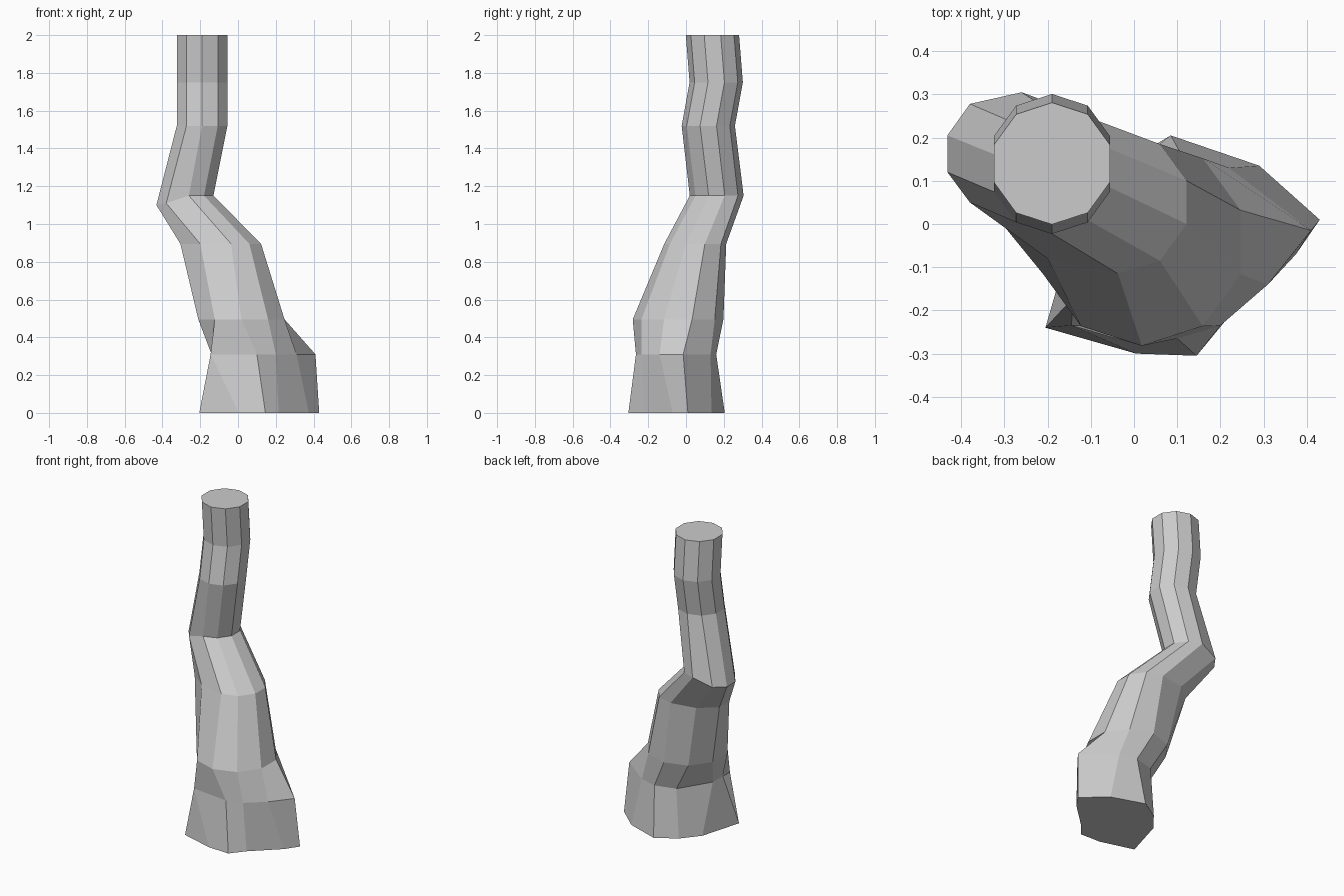
import bpy, bmesh
from math import cos, sin, radians

if "Cube" in bpy.data.objects:
    bpy.data.objects.remove(bpy.data.objects["Cube"])

SIDES = 10


def circle(cx, cy, z, r):
    """Regular ten-sided ring, first corner at 18 degrees."""
    return [(cx + r * cos(radians(18 + 36 * i)),
             cy + r * sin(radians(18 + 36 * i)), z) for i in range(SIDES)]


def flat(z, pts):
    return [(x, y, z) for x, y in pts]


# Irregular root flare, narrowing and bending up into a round stem
root = flat(0, [(.43, .01), (.29, .135), (.085, .205), (-.04, .13), (-.13, .02),
                (-.205, -.24), (.005, -.30), (.145, -.305), (.215, -.22), (.375, -.07)])
flare = flat(.31, [(.41, -.015), (.22, .13), (.11, .16), (-.02, .125), (-.14, -.07),
                   (-.14, -.17), (-.145, -.235), (.1, -.265), (.2, -.235), (.31, -.14)])
waist = flat(.895, [(.122, .10), (.06, .185), (-.04, .213), (-.2, .185), (-.305, .10),
                    (-.305, 0), (-.2, -.08), (-.037, -.115), (.06, -.085), (.122, 0)])
elbow_xy = [(-.13, .205), (-.18, .275), (-.26, .305), (-.38, .278), (-.432, .205),
            (-.432, .12), (-.38, .05), (-.26, .02), (-.18, .05), (-.13, .12)]
# the elbow ring dips on its left side
elbow = [(x, y, 1.10 if x < -.4 else 1.11 if x < -.3 else 1.15) for x, y in elbow_xy]

rings = [root, flare, circle(.018, -.042, .495, .24), waist, elbow,
         circle(-.19, .118, 1.52, .141), circle(-.19, .16, 1.75, .141),
         circle(-.19, .14, 2.0, .141)]

# Trunk: bridge the rings and cap both ends
bm = bmesh.new()
loops = [[bm.verts.new(p) for p in ring] for ring in rings]
for low, high in zip(loops, loops[1:]):
    for i in range(SIDES):
        j = (i + 1) % SIDES
        bm.faces.new((low[i], low[j], high[j], high[i]))
bm.faces.new(loops[0][::-1])
bm.faces.new(loops[-1])
bmesh.ops.recalc_face_normals(bm, faces=bm.faces)

mesh = bpy.data.meshes.new("tree_trunk")
bm.to_mesh(mesh)
bm.free()
bpy.context.collection.objects.link(bpy.data.objects.new("tree_trunk", mesh))
